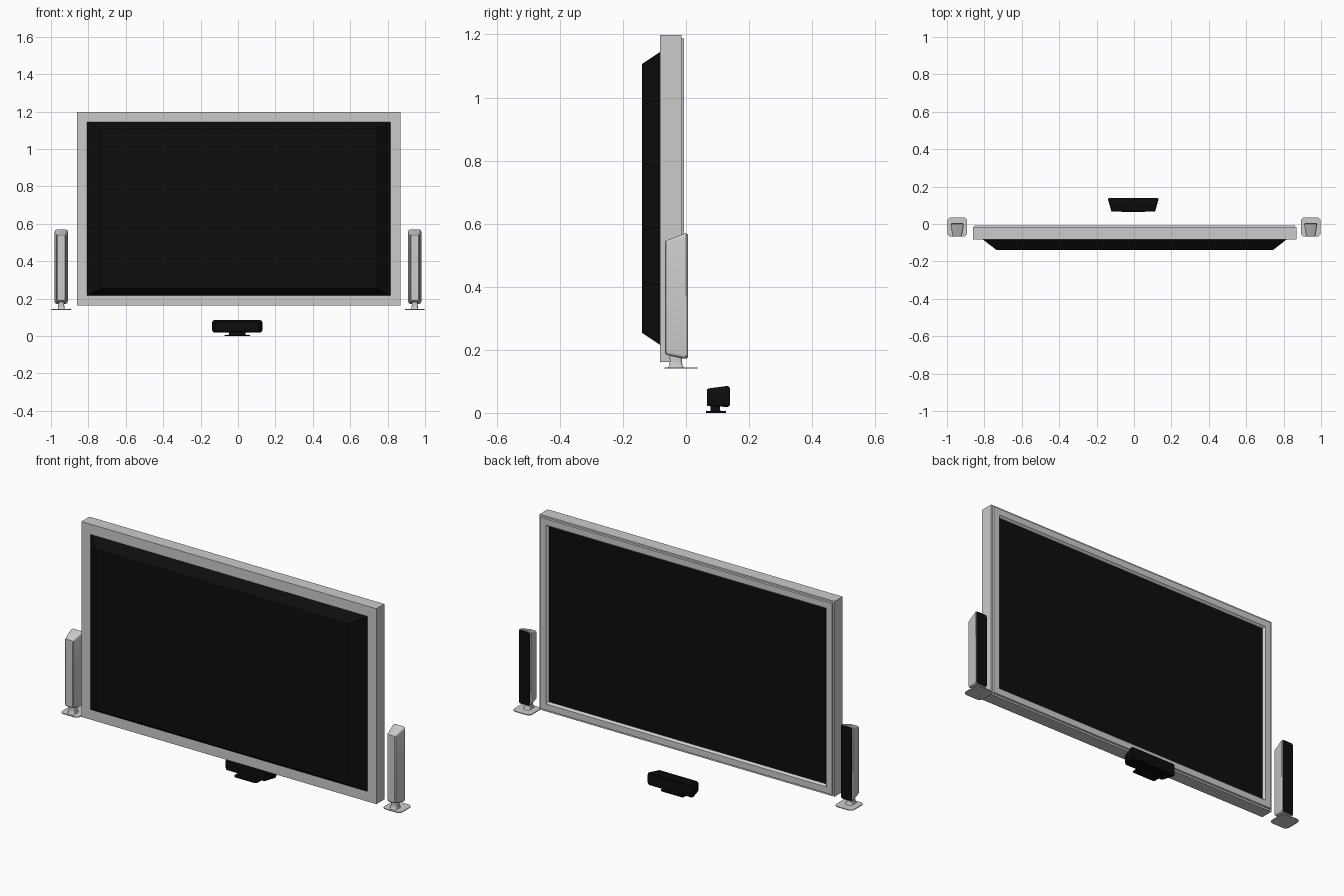
import bpy, bmesh, math

if "Cube" in bpy.data.objects:
    bpy.data.objects.remove(bpy.data.objects["Cube"])

black = bpy.data.materials.new("black")
black.diffuse_color = (0.004, 0.004, 0.004, 1)
black.use_nodes = True
black.node_tree.nodes["Principled BSDF"].inputs["Base Color"].default_value = black.diffuse_color


def ring_points(cu, cv, hu, hv, r, seg):
    """Rectangle outline, with rounded corners when r > 0."""
    if r == 0:
        return [(cu + a * hu, cv + b * hv) for a, b in ((1, 1), (-1, 1), (-1, -1), (1, -1))]
    pts = []
    for k, (a, b) in enumerate(((1, 1), (-1, 1), (-1, -1), (1, -1))):
        for i in range(seg + 1):
            t = math.radians(90 * k + 90 * i / seg)
            pts.append((cu + a * (hu - r) + r * math.cos(t), cv + b * (hv - r) + r * math.sin(t)))
    return pts


def loft(name, axis, rings, mat=None, caps=True, smooth=False, seg=4):
    """Skin rings given as (position, centre u, centre v, half u, half v, radius)."""
    bm = bmesh.new()
    loops = []
    for pos, *shape in rings:
        loops.append([bm.verts.new((u, pos, v) if axis == "Y" else (u, v, pos))
                      for u, v in ring_points(*shape, seg)])
    n = len(loops[0])
    pairs = list(zip(loops, loops[1:]))
    if not caps:
        pairs.append((loops[-1], loops[0]))
    for a, b in pairs:
        for i in range(n):
            j = (i + 1) % n
            bm.faces.new((a[i], a[j], b[j], b[i]))
    if caps:
        bm.faces.new(loops[0])
        bm.faces.new(loops[-1])
    bmesh.ops.recalc_face_normals(bm, faces=bm.faces)
    me = bpy.data.meshes.new(name)
    bm.to_mesh(me)
    bm.free()
    ob = bpy.data.objects.new(name, me)
    bpy.context.collection.objects.link(ob)
    if mat:
        me.materials.append(mat)
    if smooth:
        bpy.ops.object.select_all(action="DESELECT")
        bpy.context.view_layer.objects.active = ob
        ob.select_set(True)
        bpy.ops.object.shade_smooth_by_angle(angle=math.radians(30))
    return ob


# Television: closed frame section, with a stepped lip on the screen side
CX, CZ = 0.004, 0.68
frame = [(-0.082, 0.812, 0.464), (-0.082, 0.865, 0.518), (-0.015, 0.865, 0.518),
         (-0.015, 0.857, 0.509), (-0.007, 0.855, 0.507), (-0.007, 0.822, 0.474),
         (-0.018, 0.812, 0.464)]
loft("screen_frame", "Y", [(y, CX, CZ, w, h, 0) for y, w, h in frame], caps=False)
loft("screen_panel", "Y", [(y, CX, CZ, 0.812, 0.464, 0) for y in (-0.03, -0.017)], black)
loft("rear_housing", "Y", [(-0.03, CX, CZ, 0.812, 0.464, 0), (-0.083, CX, CZ, 0.812, 0.464, 0),
                           (-0.14, CX, CZ, 0.738, 0.426, 0)], black)

# Side speakers: tapered cabinet, grille, stem and foot
for side, s in (("left", -1), ("right", 1)):
    x = s * 0.945
    loft(side + "_speaker_cabinet", "Y", [
        (-0.067, x, 0.3655, 0.021, 0.176, 0.008),
        (-0.063, x, 0.3655, 0.025, 0.181, 0.010),
        (-0.010, x, 0.3700, 0.034, 0.197, 0.012),
        (0.000, x, 0.3710, 0.035, 0.199, 0.012),
        (0.004, x, 0.3710, 0.033, 0.197, 0.011)], smooth=True)
    loft(side + "_speaker_grille", "Y", [
        (0.002, x, 0.371, 0.032, 0.195, 0.010),
        (0.006, x, 0.371, 0.031, 0.194, 0.010)], black, smooth=True)
    loft(side + "_speaker_stem", "Z", [
        (0.143, x, -0.032, 0.019, 0.026, 0.008),
        (0.150, x, -0.032, 0.017, 0.021, 0.008),
        (0.165, x, -0.032, 0.016, 0.019, 0.008),
        (0.190, x, -0.032, 0.016, 0.022, 0.008)], smooth=True)
    loft(side + "_speaker_foot", "Z", [
        (0.140, x, -0.016, 0.053, 0.052, 0.022),
        (0.144, x, -0.016, 0.053, 0.052, 0.022)], smooth=True, seg=6)

# Centre speaker: wide tapered cabinet on a low stand
C = -0.004
loft("centre_speaker_cabinet", "Y", [
    (0.067, C, 0.0495, 0.114, 0.026, 0.008),
    (0.071, C, 0.0495, 0.118, 0.028, 0.010),
    (0.128, C, 0.0520, 0.134, 0.033, 0.012),
    (0.135, C, 0.0520, 0.134, 0.033, 0.012)], black, smooth=True)
loft("centre_speaker_grille", "Y", [
    (0.134, C, 0.052, 0.131, 0.030, 0.010),
    (0.140, C, 0.052, 0.129, 0.028, 0.010)], black, smooth=True)
loft("centre_speaker_stem", "Z", [
    (0.004, C, 0.093, 0.046, 0.016, 0.005),
    (0.030, C, 0.093, 0.042, 0.014, 0.005)], black, smooth=True)
loft("centre_speaker_foot", "Z", [
    (0.000, C, 0.095, 0.067, 0.032, 0.010),
    (0.006, C, 0.095, 0.067, 0.032, 0.010)], black, smooth=True)
